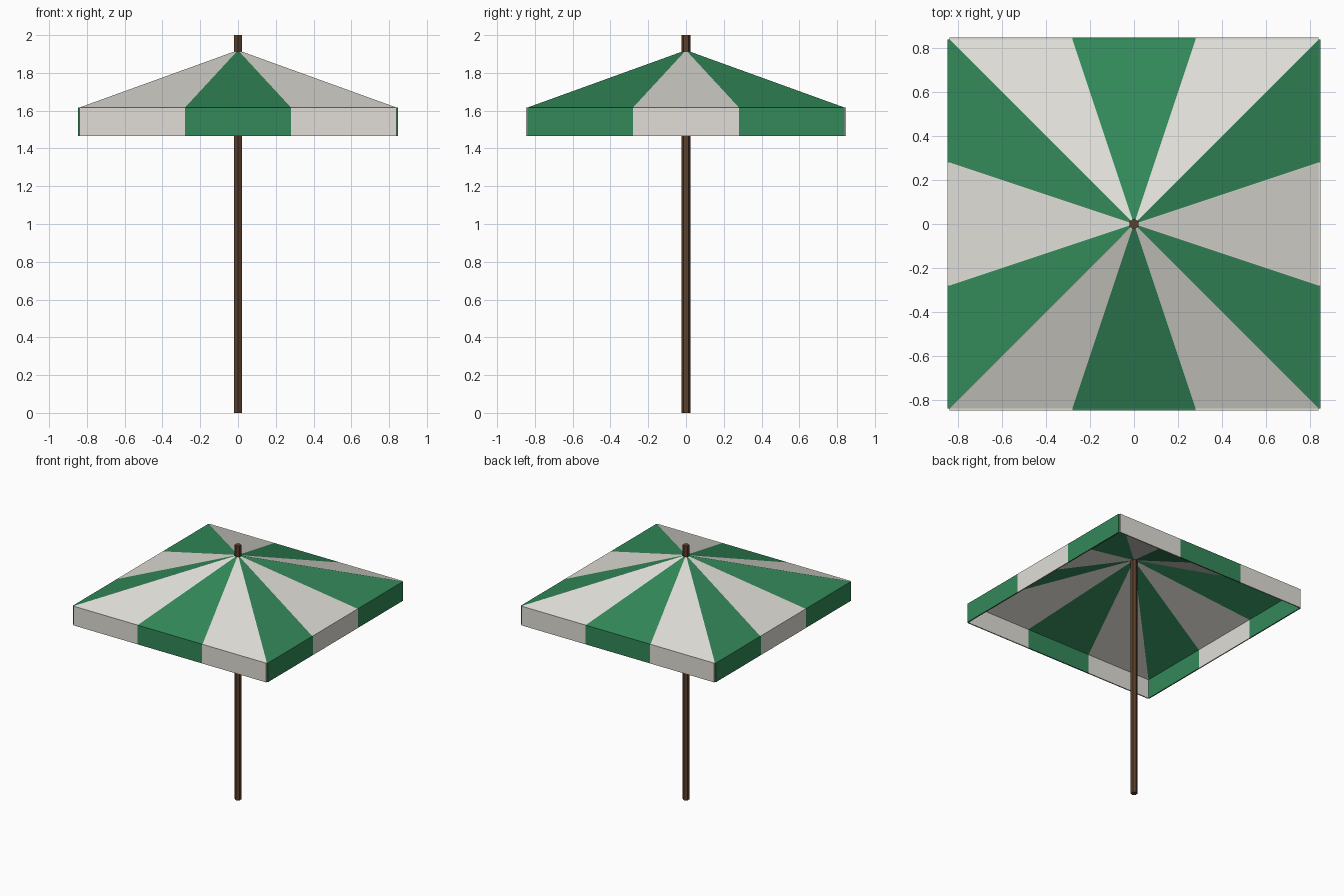
import bpy, bmesh, math
from mathutils import Matrix

if "Cube" in bpy.data.objects:
    bpy.data.objects.remove(bpy.data.objects["Cube"])


def material(name, rgb):
    m = bpy.data.materials.new(name)
    m.diffuse_color = (*rgb, 1)
    m.use_nodes = True
    m.node_tree.nodes["Principled BSDF"].inputs["Base Color"].default_value = m.diffuse_color
    return m


WHITE = material("off_white", (0.75, 0.73, 0.68))
GREEN = material("green", (0.033, 0.25, 0.10))
WOOD = material("dark_wood", (0.105, 0.05, 0.024))

HALF, THICK = 0.838, 0.009
APEX, EAVE, HEM = 1.92, 1.617, 1.466
STOPS = [-HALF, -0.28, 0.28, HALF]


def finish(bm, name, mats):
    me = bpy.data.meshes.new(name)
    bm.to_mesh(me)
    bm.free()
    for m in mats:
        me.materials.append(m)
    ob = bpy.data.objects.new(name, me)
    bpy.context.collection.objects.link(ob)
    return ob


# striped pyramid canopy: three wedges on each side, alternating all round
bm = bmesh.new()
for side in range(4):
    rot = Matrix.Rotation(side * math.pi / 2, 4, 'Z')
    for i in range(3):
        pts = [(STOPS[i], -HALF, EAVE), (STOPS[i + 1], -HALF, EAVE), (0, 0, APEX)]
        f = bm.faces.new([bm.verts.new(p) for p in pts])
        f.material_index = (i + side) % 2
        bmesh.ops.transform(bm, matrix=rot, verts=f.verts)
bmesh.ops.remove_doubles(bm, verts=bm.verts, dist=1e-4)
finish(bm, "canopy", [WHITE, GREEN])

# hanging valance: one thin three-panel strip per side
for side, label in enumerate(("front", "right", "back", "left")):
    bm = bmesh.new()
    for i in range(3):
        a, b = STOPS[i], STOPS[i + 1]
        m = (Matrix.Translation(((a + b) / 2, -HALF - THICK / 2, (EAVE + HEM) / 2))
             @ Matrix.Diagonal((b - a, THICK, EAVE - HEM, 1)))
        verts = bmesh.ops.create_cube(bm, size=1, matrix=m)["verts"]
        for f in {f for v in verts for f in v.link_faces}:
            f.material_index = (i + side) % 2
    # drop the hidden walls between neighbouring panels
    inner = [f for f in bm.faces if abs(f.normal.x) > 0.9
             and abs(f.calc_center_median().x) < 0.5]
    bmesh.ops.delete(bm, geom=inner, context='FACES')
    bmesh.ops.transform(bm, matrix=Matrix.Rotation(side * math.pi / 2, 4, 'Z'),
                        verts=bm.verts)
    finish(bm, label + "_valance", [WHITE, GREEN])

# six-sided pole
bpy.ops.mesh.primitive_cylinder_add(vertices=6, radius=0.024, depth=2, location=(0, 0, 1))
pole = bpy.context.object
pole.name = "pole"
pole.data.materials.append(WOOD)
